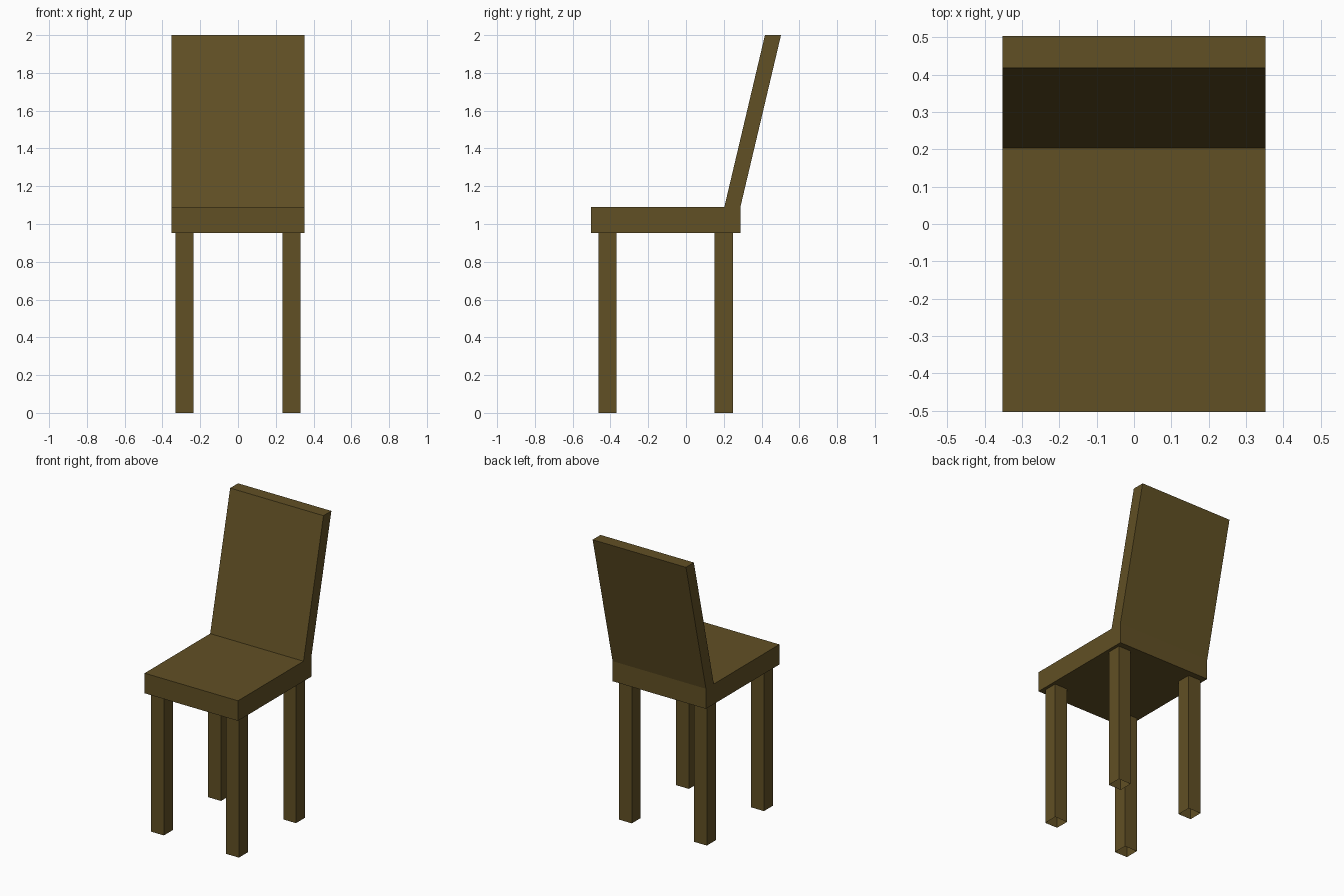
import bpy, bmesh

if "Cube" in bpy.data.objects:
    bpy.data.objects.remove(bpy.data.objects["Cube"])

# One wood colour for the whole chair
wood = bpy.data.materials.new("dark_olive_wood")
wood.diffuse_color = (0.12, 0.08, 0.018, 1.0)
wood.use_nodes = True
wood.node_tree.nodes["Principled BSDF"].inputs["Base Color"].default_value = wood.diffuse_color


def finish(name, bm):
    """Turn a bmesh into a named, flat-shaded wooden object."""
    mesh = bpy.data.meshes.new(name)
    bm.to_mesh(mesh)
    bm.free()
    mesh.materials.append(wood)
    obj = bpy.data.objects.new(name, mesh)
    bpy.context.collection.objects.link(obj)
    return obj


# Seat with leaning backrest: side profile (y, z) extruded across the width
HALF_W = 0.352
SEAT_BOTTOM, SEAT_TOP = 0.953, 1.09
profile = [(-0.503, SEAT_BOTTOM), (0.288, SEAT_BOTTOM), (0.288, SEAT_TOP),
           (0.503, 2.0), (0.418, 2.0), (0.203, SEAT_TOP), (-0.503, SEAT_TOP)]
bm = bmesh.new()
side = bm.faces.new([bm.verts.new((-HALF_W, y, z)) for y, z in profile])
ext = bmesh.ops.extrude_face_region(bm, geom=[side], use_keep_orig=True)
moved = [v for v in ext["geom"] if isinstance(v, bmesh.types.BMVert)]
bmesh.ops.translate(bm, verts=moved, vec=(2 * HALF_W, 0, 0))
bmesh.ops.recalc_face_normals(bm, faces=bm.faces)
finish("seat_and_backrest", bm)


# Legs: square posts, open at the floor end and under the seat
def leg(name, cx, cy, half=0.048):
    bm = bmesh.new()
    corners = [(-1, -1), (1, -1), (1, 1), (-1, 1)]
    low, high = [[bm.verts.new((cx + sx * half, cy + sy * half, z))
                  for sx, sy in corners] for z in (0.0, SEAT_BOTTOM)]
    for i in range(4):
        j = (i + 1) % 4
        bm.faces.new((low[i], low[j], high[j], high[i]))
    finish(name, bm)


for end, y in (("front", -0.415), ("back", 0.2)):
    for hand, x in (("left", -0.283), ("right", 0.283)):
        leg(f"{end}_{hand}_leg", x, y)
